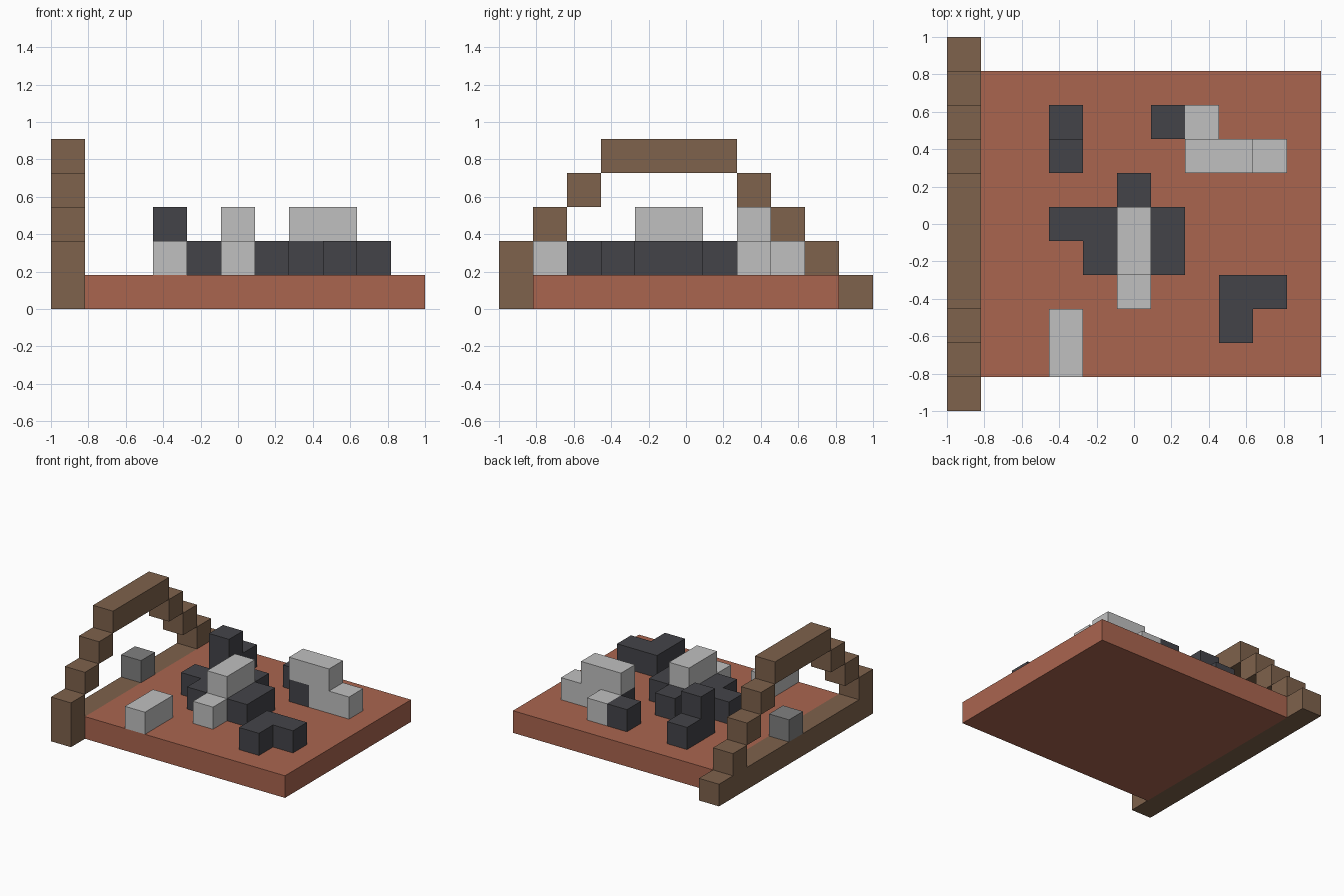
import bpy
import bmesh
from mathutils import Vector

UNIT = 2 / 11  # edge of one block; the model is 11 blocks long

if "Cube" in bpy.data.objects:
    bpy.data.objects.remove(bpy.data.objects["Cube"], do_unlink=True)


def material(name, rgb):
    """Flat material from an sRGB colour in 0-255."""
    linear = [((c / 255 + 0.055) / 1.055) ** 2.4 for c in rgb] + [1]
    mat = bpy.data.materials.new(name)
    mat.use_nodes = True
    mat.diffuse_color = linear
    bsdf = next(n for n in mat.node_tree.nodes if n.type == "BSDF_PRINCIPLED")
    bsdf.inputs["Base Color"].default_value = linear
    return mat


terracotta = material("terracotta", (170, 101, 79))
brown = material("brown wood", (126, 98, 76))
charcoal = material("charcoal", (68, 68, 73))
light_gray = material("light gray", (192, 192, 192))
mid_gray = material("mid gray", (128, 128, 128))


def blocks(name, mat, *boxes):
    """One object from boxes, each a first cell and an optional size in cells."""
    bm = bmesh.new()
    for cell, *rest in boxes:
        size = Vector(rest[0] if rest else (1, 1, 1))
        centre = Vector(cell) + size / 2 - Vector((5.5, 5.5, 0))
        for v in bmesh.ops.create_cube(bm, size=1)["verts"]:
            v.co = (v.co * size + centre) * UNIT
    mesh = bpy.data.meshes.new(name)
    bm.to_mesh(mesh)
    bm.free()
    mesh.materials.append(mat)
    obj = bpy.data.objects.new(name, mesh)
    bpy.context.collection.objects.link(obj)
    return obj


# Ground slab and the beam along its edge
blocks("ground_slab", terracotta, ((1, 1, 0), (10, 9, 1)))
blocks("edge_beam", brown, ((0, 0, 0), (1, 11, 1)))

# Stepped arch: stairs rise from both ends to a straight top
blocks("arch_front_foot", brown, ((0, 0, 1),))
blocks("arch_front_steps", brown, *[((0, z - 1, z),) for z in (2, 3)])
blocks("arch_back_steps", brown, *[((0, 10 - z, z),) for z in (1, 2, 3)])
blocks("arch_top", brown, ((0, 3, 4), (1, 4, 1)))
blocks("arch_stone", mid_gray, ((0, 5, 1),))

# Central cluster
blocks("centre_dark_core", charcoal,
       ((5, 4, 1), (1, 3, 1)),
       ((6, 4, 1), (1, 2, 1)),
       ((4, 4, 1), (1, 2, 1)),
       ((3, 5, 1),))
blocks("centre_light_cap", light_gray, ((5, 4, 2), (1, 2, 1)))
blocks("centre_light_front", light_gray, ((5, 3, 1),))

# Dark step at the back
blocks("back_dark_step", charcoal, ((3, 7, 1), (1, 2, 1)), ((3, 7, 2),))

# Light and dark cluster at the back
blocks("back_light_cluster", light_gray,
       ((7, 7, 2), (2, 1, 1)),
       ((8, 7, 1), (2, 1, 1)),
       ((7, 8, 1),))
blocks("back_dark_blocks", charcoal, ((6, 8, 1),), ((7, 7, 1),))

# Small pieces at the front
blocks("front_dark_corner", charcoal, ((8, 3, 1), (2, 1, 1)), ((8, 2, 1),))
blocks("front_light_bar", light_gray, ((3, 1, 1), (1, 2, 1)))
